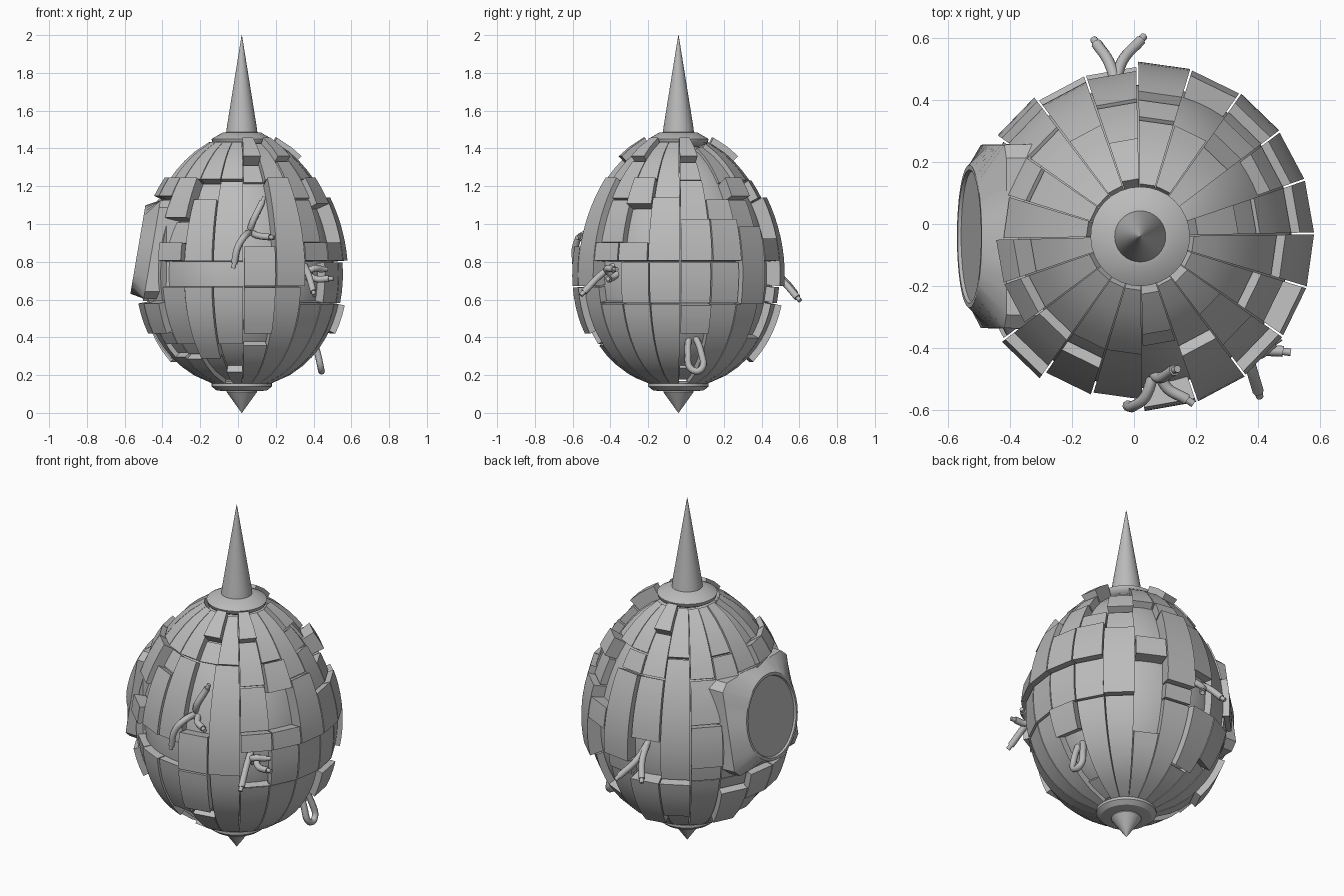
import bpy, bmesh, math
from mathutils import Vector

if "Cube" in bpy.data.objects:
    bpy.data.objects.remove(bpy.data.objects["Cube"])

CX, CY = 0.02, -0.04          # axis of the hull
RIBS = 20
STEP = 2 * math.pi / RIBS
START = math.radians(1)

grey = bpy.data.materials.new("plain grey")
grey.use_nodes = True
grey.diffuse_color = (0.5, 0.5, 0.5, 1)
grey.node_tree.nodes["Principled BSDF"].inputs["Base Color"].default_value = grey.diffuse_color


def finish(name, bm, angle=30):
    bmesh.ops.recalc_face_normals(bm, faces=bm.faces)
    mesh = bpy.data.meshes.new(name)
    bm.to_mesh(mesh)
    bm.free()
    obj = bpy.data.objects.new(name, mesh)
    bpy.context.collection.objects.link(obj)
    mesh.materials.append(grey)
    bpy.ops.object.select_all(action='DESELECT')
    obj.select_set(True)
    bpy.context.view_layer.objects.active = obj
    bpy.ops.object.shade_smooth_by_angle(angle=math.radians(angle))


def skin(bm, rings):
    """Bridge rings of points with quads and close the ends."""
    loops = [[bm.verts.new(p) for p in ring] for ring in rings]
    n = len(loops[0])
    for a, b in zip(loops, loops[1:]):
        for i in range(n):
            j = (i + 1) % n
            bm.faces.new((a[i], a[j], b[j], b[i]))
    bm.faces.new(loops[0][::-1])
    bm.faces.new(loops[-1])


def polar(r, a, z):
    return Vector((CX + r * math.cos(a), CY + r * math.sin(a), z))


def lathe(name, profile, sides, angle=30):
    bm = bmesh.new()
    skin(bm, [[polar(r, START + i * 2 * math.pi / sides, z) for i in range(sides)]
              for r, z in profile])
    finish(name, bm, angle)


def egg(z, off):
    """Point of the egg profile at height z, pushed out along its normal."""
    def at(t):
        return Vector((0.525 * math.sin(t) * (1 + 0.1 * math.cos(t)), 0.8 - 0.67 * math.cos(t)))
    t = math.acos((0.8 - z) / 0.67)
    d = at(t + 0.01) - at(t - 0.01)
    return at(t) + Vector((d.y, -d.x)).normalized() * off


# Smooth inner hull seen through the gaps
lathe("inner_hull", [egg(0.14 + 1.31 * i / 24, -0.04) for i in range(25)], 60, 40)

# Special blocks on the ribs, each as rib, bottom, top
RAISED = [(0, .43, .58), (0, .8, 1.02), (0, 1.33, 1.43), (1, .8, 1.02), (2, .58, .98),
          (2, 1.13, 1.23), (3, .8, .92), (4, .67, 1.13), (5, .29, .58), (5, 1.33, 1.43),
          (6, .36, .58), (7, .67, .9), (8, .29, .51), (9, .43, .59), (10, .43, .59),
          (10, 1.13, 1.23), (11, .43, .59), (11, 1.13, 1.23), (12, .8, .9),
          (12, 1.02, 1.23), (15, .43, .67), (15, .67, .88), (15, 1.33, 1.43),
          (16, .67, 1.23), (17, .8, .9), (17, 1.33, 1.43), (18, .8, .9),
          (18, 1.09, 1.23), (19, .8, 1.13)]
SUNKEN = [(0, .15, .22), (2, 1.23, 1.43), (9, .15, .29), (10, 1.23, 1.43), (11, .3, .36),
          (12, .29, .36), (12, .9, 1.02), (13, 1.13, 1.23), (13, .15, .29), (15, 1.23, 1.33)]
OPEN = [(0, .22, .43), (1, 1.13, 1.43), (3, .4, .8), (3, .92, 1.23), (5, .58, .8),
        (12, .67, .8), (13, .67, .8), (14, .67, .8), (14, .22, .36), (15, .36, .43),
        (15, .88, 1.23), (17, .59, .8), (18, .9, 1.09)]


def panel(bm, rib, z0, z1, off):
    a0 = START + rib * STEP + 0.006
    a1 = a0 + STEP - 0.012
    n = max(2, round((z1 - z0) / 0.05))
    rings = []
    for i in range(n + 1):
        z = z0 + 0.004 + (z1 - z0 - 0.008) * i / n
        (ri, zi), (ro, zo) = egg(z, -0.07), egg(z, off)
        rings.append([polar(ri, a0, zi), polar(ro, a0, zo), polar(ro, a1, zo), polar(ri, a1, zi)])
    skin(bm, rings)


# Ribs: plain panels split at waist and shoulder, interrupted by the blocks
for rib in range(RIBS):
    bm = bmesh.new()
    blocks = [(z0, z1) for r, z0, z1 in RAISED + SUNKEN + OPEN if r == rib]
    waist = 0.67 if 12 <= rib <= 16 else 0.58
    shoulder = 1.13 if rib % 2 else 1.23
    cuts = sorted({0.15, waist, shoulder, 1.43}.union(*blocks))
    for i, (z0, z1) in enumerate(zip(cuts, cuts[1:])):
        if not any(b0 <= z0 and z1 <= b1 for b0, b1 in blocks):
            panel(bm, rib, z0, z1, 0.008 * (i % 2))
    for group, off in ((RAISED, 0.035), (SUNKEN, -0.025)):
        for r, z0, z1 in group:
            if r == rib:
                panel(bm, rib, z0, z1, off)
    finish("hull_rib_%d" % (rib + 1), bm)

# Collars, spike and bottom point
lathe("top_collar", [(.12, 1.41), (.155, 1.43), (.16, 1.45), (.1, 1.485), (.06, 1.487)], 32, 50)
lathe("spike", [(.06, 1.47), (.083, 1.48), (.078, 1.52), (.001, 2)], 32, 40)
lathe("bottom_collar", [(.1, .115), (.135, .12), (.16, .14), (.16, .155), (.1, .17)], 32)
lathe("bottom_point", [(.001, 0), (.08, .11), (.08, .13)], 32)


# Round window in a sloping frame on the -x side
def window_ring(x, half_y, half_z, square):
    ring = []
    for i in range(40):
        a = 2 * math.pi * (i + 0.5) / 40
        c, s = math.cos(a), math.sin(a)
        k = 1 / max(abs(c), abs(s)) if square else 1
        z = 0.865 + half_z * k * s
        ring.append((x - 0.17 * (0.865 - z), CY + half_y * k * c, z))
    return ring


bm = bmesh.new()
skin(bm, [window_ring(-.25, .3, .265, True), window_ring(-.455, .295, .26, True),
          window_ring(-.53, .23, .235, False), window_ring(-.53, .215, .22, False),
          window_ring(-.52, .21, .215, False)])
finish("window_frame", bm, 25)


# Loose cables hanging out of the openings
def cable(name, points, radius=0.018):
    curve = bpy.data.curves.new(name, 'CURVE')
    curve.dimensions = '3D'
    curve.bevel_depth = radius
    curve.bevel_resolution = 2
    curve.resolution_u = 6
    curve.use_fill_caps = True
    sp = curve.splines.new('BEZIER')
    sp.bezier_points.add(len(points) - 1)
    for bp, p in zip(sp.bezier_points, points):
        bp.co = p
        bp.handle_left_type = bp.handle_right_type = 'AUTO'
    curve.materials.append(grey)
    bpy.context.collection.objects.link(bpy.data.objects.new(name, curve))


def frayed(name, points):
    """Cable with a thin bare core poking out of its end."""
    cable(name, points)
    a, b = Vector(points[-2]), Vector(points[-1])
    cable(name + "_core", [b, b + (b - a).normalized() * 0.025], 0.012)


frayed("front_cable_low", [(.07, -.42, .95), (.04, -.55, .94), (.0, -.585, .88), (-.02, -.585, .79)])
frayed("front_cable_high", [(.06, -.42, .93), (.07, -.49, .99), (.13, -.47, 1.12)])
frayed("front_cable_side", [(.07, -.4, .97), (.1, -.52, .94), (.17, -.565, .93)])
frayed("right_cable_low", [(.34, -.34, .8), (.37, -.44, .74), (.4, -.54, .64)])
frayed("right_cable_side", [(.36, -.34, .75), (.41, -.4, .71), (.48, -.41, .71)])
frayed("right_cable_mid", [(.35, -.36, .7), (.39, -.42, .76), (.45, -.38, .76)])
frayed("back_cable_low", [(-.05, .42, .77), (-.08, .52, .7), (-.12, .58, .63)])
frayed("back_cable_side", [(-.06, .42, .78), (-.04, .52, .69), (.02, .59, .61)])
cable("cable_loop", [(.38, .02, .44), (.42, .01, .32), (.44, .03, .23), (.44, .08, .23),
                     (.42, .08, .32), (.38, .03, .44)])
